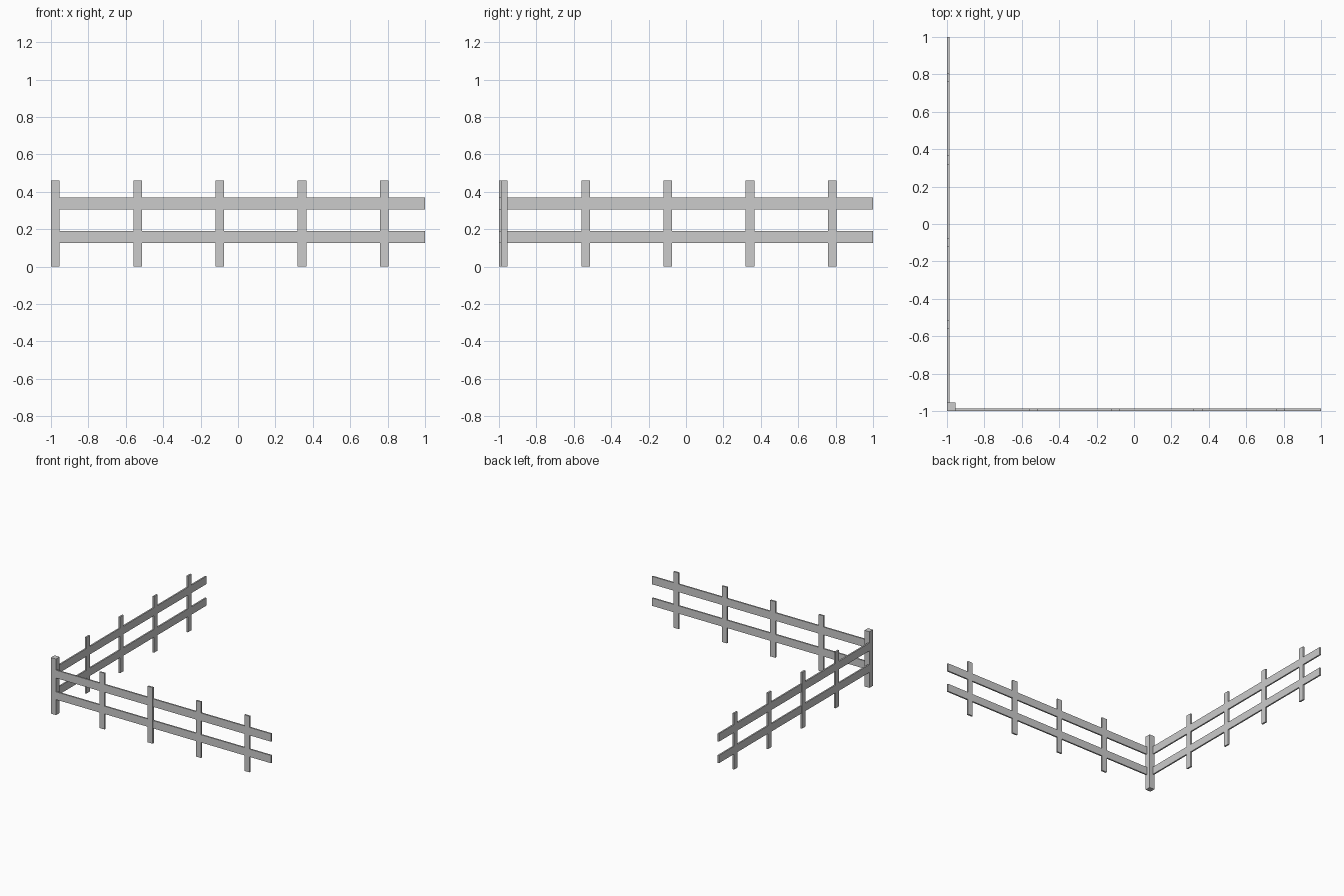
import bpy

if "Cube" in bpy.data.objects:
    bpy.data.objects.remove(bpy.data.objects["Cube"])

H = 0.461            # fence height
W = 0.046            # picket and post width
T = 0.0135           # board thickness
PICKETS = [-0.537, -0.098, 0.342, 0.781]
RAILS = [(0.127, 0.191), (0.304, 0.369)]


def box(name, lo, hi):
    """Axis-aligned box between two corners."""
    x0, y0, z0 = lo
    x1, y1, z1 = hi
    verts = [(x, y, z) for z in (z0, z1)
             for x, y in ((x0, y0), (x1, y0), (x1, y1), (x0, y1))]
    faces = [(3, 2, 1, 0), (4, 5, 6, 7)]
    faces += [(i, (i + 1) % 4, (i + 1) % 4 + 4, i + 4) for i in range(4)]
    mesh = bpy.data.meshes.new(name)
    mesh.from_pydata(verts, [], faces)
    obj = bpy.data.objects.new(name, mesh)
    bpy.context.collection.objects.link(obj)
    return obj


def board(name, along_x, a0, a1, z0, z1, inset=0.0):
    """Thin board on the front (along x) or left (along y) fence line."""
    d0, d1 = -1 + inset, -1 + T - inset
    if along_x:
        return box(name, (a0, d0, z0), (a1, d1, z1))
    return box(name, (d0, a0, z0), (d1, a1, z1))


# Square corner post shared by both runs
box("corner_post", (-1, -1, 0), (-1 + W, -1 + W, H))

# Front run and left run
for side, along_x in (("front", True), ("left", False)):
    for i, c in enumerate(PICKETS):
        board(f"{side}_picket_{i + 1}", along_x, c - W / 2, c + W / 2, 0, H)
    # Rails sit a hair inside the picket faces
    for level, (z0, z1) in zip(("lower", "upper"), RAILS):
        board(f"{side}_{level}_rail", along_x, -1 + W / 2, 1, z0, z1, 0.0006)
